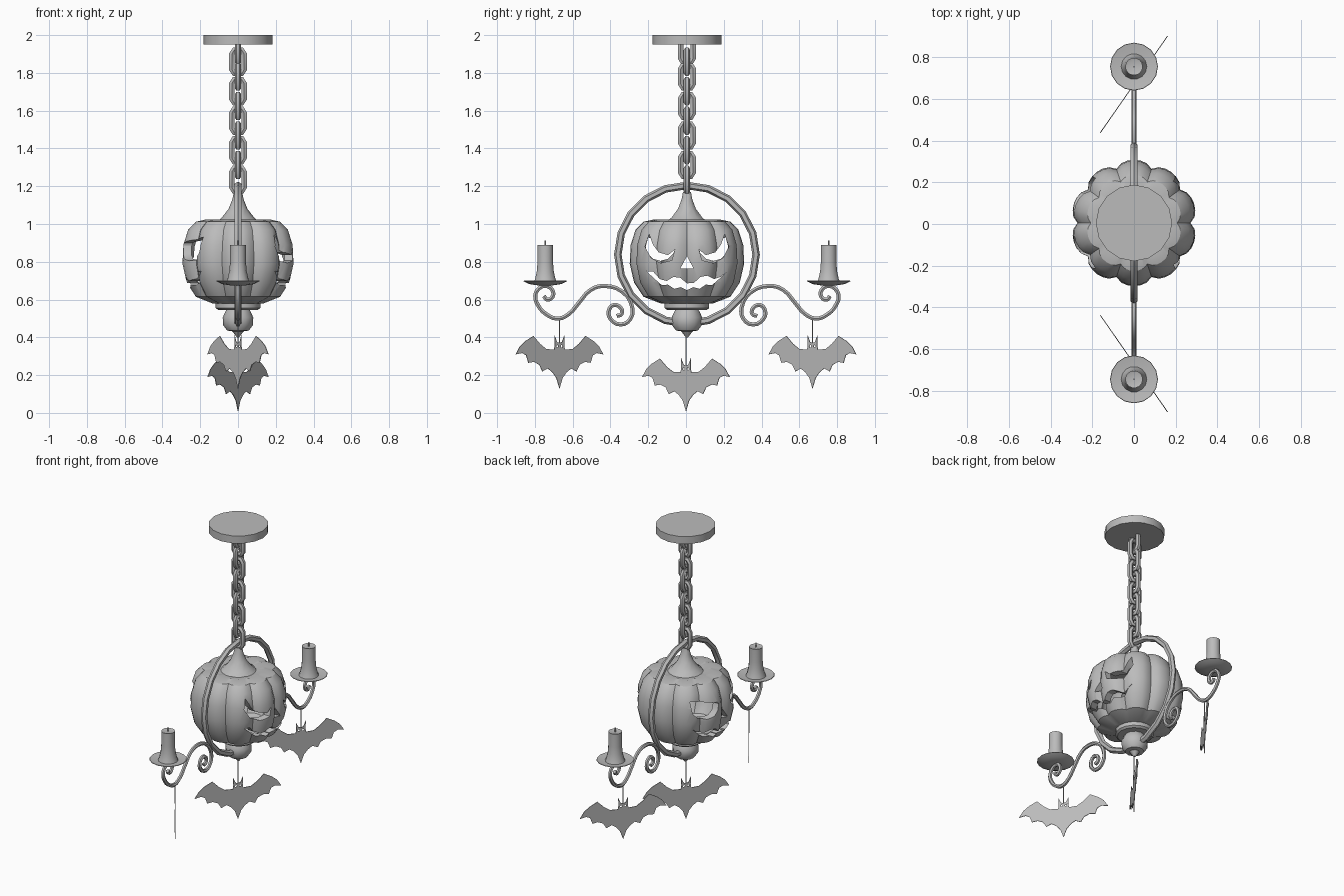
import bpy, bmesh
from math import sin, cos, pi, radians
from mathutils import Matrix, Vector

if "Cube" in bpy.data.objects:
    bpy.data.objects.remove(bpy.data.objects["Cube"])

Y0 = 0.005
grey = bpy.data.materials.new("plain grey")
grey.use_nodes = True
grey.diffuse_color = (0.5, 0.5, 0.5, 1)
grey.node_tree.nodes["Principled BSDF"].inputs["Base Color"].default_value = (0.5, 0.5, 0.5, 1)


def activate(obj):
    bpy.ops.object.select_all(action='DESELECT')
    obj.select_set(True)
    bpy.context.view_layer.objects.active = obj


def finish(obj, name, angle=35):
    """Name the part, colour it and shade it."""
    obj.name = name
    activate(obj)
    if obj.type == 'CURVE':
        bpy.ops.object.convert(target='MESH')
        obj = bpy.context.object
    obj.data.materials.clear()
    obj.data.materials.append(grey)
    bpy.ops.object.shade_smooth_by_angle(angle=radians(angle))
    return obj


def mesh_object(name, bm):
    bmesh.ops.recalc_face_normals(bm, faces=bm.faces[:])
    me = bpy.data.meshes.new(name)
    bm.to_mesh(me)
    bm.free()
    obj = bpy.data.objects.new(name, me)
    bpy.context.collection.objects.link(obj)
    return obj


def lathe(name, profile, sides=16, y=Y0, lobe=lambda a: 1):
    """Closed solid turned about a vertical axis from (radius, z) pairs."""
    bm = bmesh.new()
    rings = []
    for r, z in profile:
        ring = []
        for i in range(sides):
            a = 2 * pi * i / sides
            ring.append(bm.verts.new((r * lobe(a) * cos(a), y + r * lobe(a) * sin(a), z)))
        rings.append(ring)
    for low, high in zip(rings, rings[1:]):
        for i in range(sides):
            j = (i + 1) % sides
            bm.faces.new((low[i], low[j], high[j], high[i]))
    bm.faces.new(rings[0])
    bm.faces.new(rings[-1])
    return mesh_object(name, bm)


def tube(name, points, radius, smooth=False, cyclic=False):
    """Round bar following a path."""
    cu = bpy.data.curves.new(name, 'CURVE')
    cu.dimensions = '3D'
    cu.bevel_depth, cu.bevel_resolution = radius, 1
    cu.use_fill_caps = True
    cu.resolution_u = 3
    sp = cu.splines.new('BEZIER' if smooth else 'POLY')
    store = sp.bezier_points if smooth else sp.points
    store.add(len(points) - 1)
    for p, co in zip(store, points):
        if smooth:
            p.co = co
            p.handle_left_type = p.handle_right_type = 'AUTO'
        else:
            p.co = (*co, 1)
    sp.use_cyclic_u = cyclic
    obj = bpy.data.objects.new(name, cu)
    bpy.context.collection.objects.link(obj)
    return finish(obj, name)


def prism(outline, side):
    """Cutter pushed into one side of the pumpkin from a (y, z) outline."""
    bm = bmesh.new()
    ends = [[bm.verts.new((side * x, Y0 + y, z)) for y, z in outline] for x in (0.12, 0.45)]
    n = len(outline)
    for i in range(n):
        j = (i + 1) % n
        bm.faces.new((ends[0][i], ends[0][j], ends[1][j], ends[1][i]))
    bm.faces.new(ends[0])
    bm.faces.new(ends[1])
    return mesh_object("cutter", bm)


def cut(obj, cutter):
    cutter.hide_render = True
    mod = obj.modifiers.new("cut", 'BOOLEAN')
    mod.operation, mod.solver, mod.object = 'DIFFERENCE', 'EXACT', cutter
    activate(obj)
    bpy.ops.object.modifier_apply(modifier=mod.name)
    bpy.data.objects.remove(cutter)


# Ceiling plate and chain of alternating links
finish(lathe("ceiling_plate", [(.183, 1.95), (.183, 2.0)]), "ceiling_plate")
link = [(.033, .04), (.02, .062), (-.02, .062), (-.033, .04)]
link += [(-w, -h) for w, h in link]
for i in range(10):
    z = 1.235 + i * .078 - (.02 if i == 9 else 0)
    pts = [(w, Y0, z + h) if i % 2 == 0 else (0, Y0 + w, z + h) for w, h in link]
    tube("chain_link", pts, .017, cyclic=True)

# Ring around the pumpkin
bpy.ops.mesh.primitive_torus_add(major_segments=20, minor_segments=6, major_radius=.366,
                                 minor_radius=.02, location=(0, Y0, .838),
                                 rotation=(0, pi / 2, 0))
finish(bpy.context.object, "ring", 25)

# Hollow ribbed pumpkin
body = [(.14, .58), (.23, .615), (.28, .69), (.303, .79), (.298, .89),
        (.272, .97), (.23, 1.012), (.17, 1.025), (.1, 1.01)]


def ribs(a):
    return .9 + .1 * abs(sin(5 * a)) ** .6


pumpkin = lathe("pumpkin", body, 60, lobe=ribs)
cut(pumpkin, lathe("cutter", [(r * .86, .8 + (z - .8) * .86) for r, z in body], 60, lobe=ribs))

# Carved faces on both sides
slanted_eye = [(.2, .945), (.222, .88), (.19, .82), (.14, .793), (.08, .808),
               (.064, .865), (.1, .835), (.15, .85), (.18, .89)]
round_eye = [(.065, .9)] + [(.14 + .08 * cos(a), .885 + .08 * sin(a))
                            for a in [pi + pi * k / 6 for k in range(7)]] + [(.215, .93)]
nose = [(-.035, .765), (.035, .765), (0, .83)]
upper, lower = [], []
steps = 13
for i in range(steps):
    t = 2 * i / (steps - 1) - 1
    tooth = .014 * (-1) ** (i // 2)
    upper.append((.215 * t, .7 + .05 * t * t + (tooth if abs(t) < .9 else 0)))
    if 0 < i < steps - 1:
        lower.append((.2 * t, .65 + .06 * t * t + (.014 if i % 2 else 0)))
mouth = upper + lower[::-1]
for side, eye in ((1, slanted_eye), (-1, round_eye)):
    for shape in (eye, [(-y, z) for y, z in eye], nose, mouth):
        cut(pumpkin, prism(shape, side))
finish(pumpkin, "pumpkin", 30)

# Stem, collar and finial
finish(lathe("stem", [(.12, 1.005), (.085, 1.035), (.05, 1.08), (.03, 1.13), (.022, 1.17)], 10), "stem")
finish(lathe("collar", [(.105, .545), (.118, .555), (.118, .59)]), "collar")
finish(lathe("finial", [(.006, .4), (.03, .432), (.058, .436), (.079, .465), (.081, .505),
                        (.065, .54), (.05, .56)], 12), "finial")

# Scrolled arm path from inner curl to outer curl
scroll = [(.372, .513), (.346, .524), (.35, .555), (.388, .571), (.414, .54), (.404, .497),
          (.35, .468), (.3, .497), (.29, .56), (.34, .64), (.44, .672), (.51, .651),
          (.573, .582), (.625, .524), (.683, .499), (.747, .524), (.789, .571), (.803, .619),
          (.784, .658), (.747, .672), (.713, .651), (.712, .614), (.741, .6), (.757, .619)]

# Half outline of a bat as (sideways, height), ears at the top
wing = [(0, -.04), (.016, -.035), (.032, 0), (.03, -.05), (.034, -.075), (.085, -.072),
        (.125, -.045), (.168, -.003), (.22, -.03), (.255, -.058), (.282, -.1), (.24, -.093),
        (.215, -.105), (.2, -.145), (.165, -.14), (.13, -.155), (.11, -.19), (.075, -.175),
        (.045, -.195), (.02, -.225), (0, -.28)]


def bat(y, top, turn, hang):
    """Flat winged cut-out with two eye holes, hung on a thread."""
    cu = bpy.data.curves.new("bat", 'CURVE')
    cu.dimensions, cu.fill_mode, cu.extrude = '2D', 'BOTH', .002
    outline = wing + [(-u, v) for u, v in wing[-2:0:-1]]
    eyes = [[(s * .014 + .007 * cos(k * pi / 3), -.057 + .007 * sin(k * pi / 3))
             for k in range(6)] for s in (-1, 1)]
    for loop in [outline] + eyes:
        sp = cu.splines.new('POLY')
        sp.points.add(len(loop) - 1)
        for p, (u, v) in zip(sp.points, loop):
            p.co = (u, v, 0, 1)
        sp.use_cyclic_u = True
    obj = bpy.data.objects.new("bat", cu)
    bpy.context.collection.objects.link(obj)
    along = Vector((.32, turn * .46, 0)).normalized()
    up = Vector((0, 0, 1))
    basis = Matrix((along, up, along.cross(up))).transposed().to_4x4()
    obj.matrix_world = Matrix.Translation((0, y, top)) @ basis
    finish(obj, "bat")
    tube("bat_thread", [(0, y, top - .042), (0, y, hang)], .003)


bat(0, .29, 1, .41)

# Arms, candles and outer bats, one set on each side
for s in (-1, 1):
    tube("arm", [(0, Y0 + s * y, z) for y, z in scroll], .0125, smooth=True)
    y = Y0 + s * .75
    finish(lathe("drip_tray", [(.04, .675), (.085, .682), (.115, .697), (.113, .7), (.05, .69)],
                 16, y), "drip_tray")
    finish(lathe("candle", [(.063, .688), (.055, .71), (.046, .75), (.042, .8), (.042, .888),
                            (.03, .884)], 14, y), "candle")
    tube("wick", [(0, y, .88), (0, y, .912)], .004)
    bat(s * .67, .41, s, .5)
